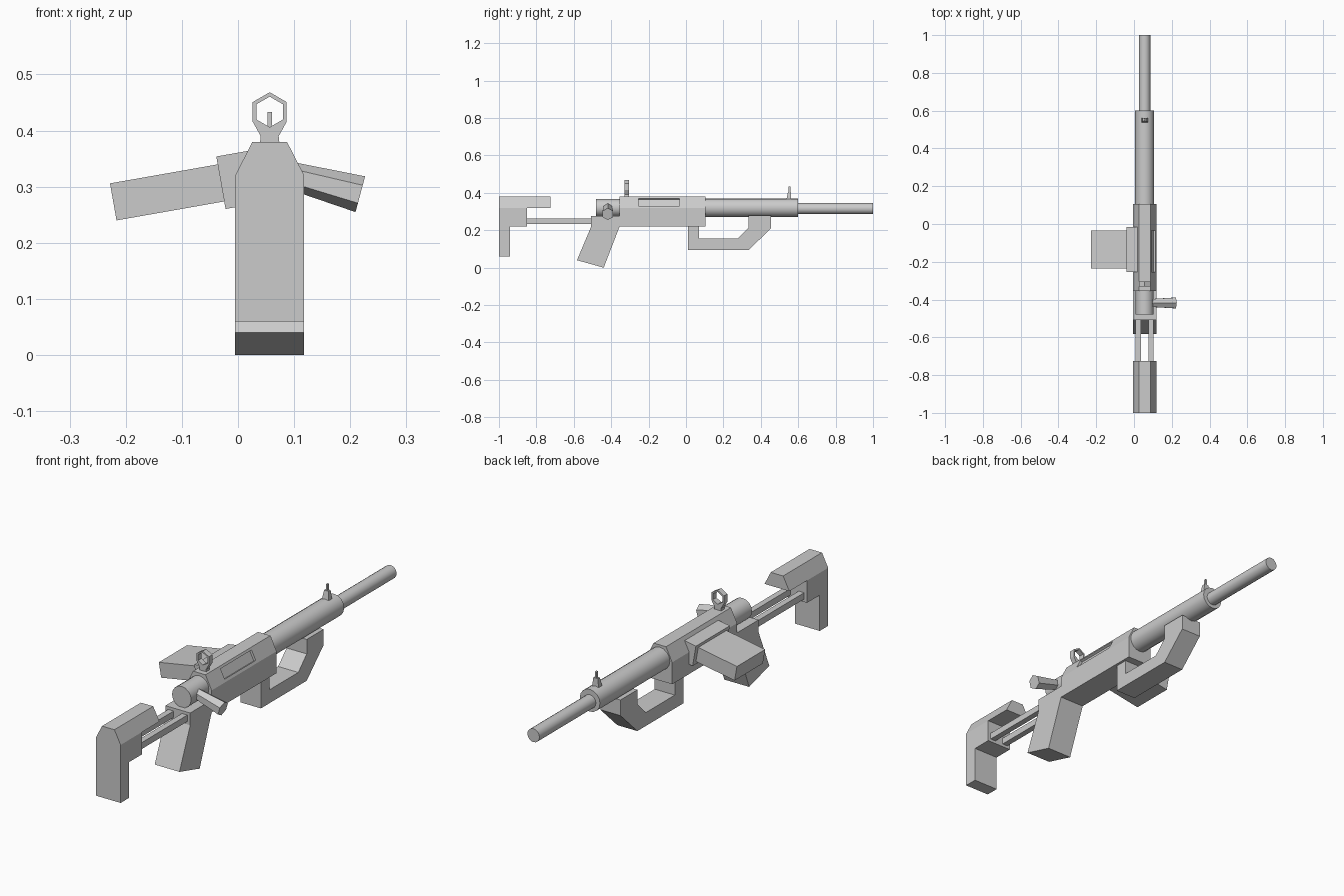
import bpy, bmesh
from math import radians, sin, cos, pi
from mathutils import Matrix, Vector

if "Cube" in bpy.data.objects:
    bpy.data.objects.remove(bpy.data.objects["Cube"])

XC = 0.0565      # centre plane of the gun
HALF = 0.0615    # half width of the main body


def finish(bm, name):
    bmesh.ops.recalc_face_normals(bm, faces=bm.faces)
    me = bpy.data.meshes.new(name)
    bm.to_mesh(me)
    bm.free()
    ob = bpy.data.objects.new(name, me)
    bpy.context.collection.objects.link(ob)
    return ob


def extrude_faces(polys, vec):
    """Solid from adjoining 3D polygons pushed along vec."""
    bm = bmesh.new()
    for p in polys:
        bm.faces.new([bm.verts.new(v) for v in p])
    bmesh.ops.remove_doubles(bm, verts=bm.verts, dist=1e-5)
    r = bmesh.ops.extrude_face_region(bm, geom=bm.faces[:], use_keep_orig=True)
    bmesh.ops.translate(bm, vec=vec, verts=[g for g in r["geom"] if isinstance(g, bmesh.types.BMVert)])
    return bm


def side_profile(name, pts, half, chamfer_z=None):
    """Extrude a (y, z) profile across x; optionally slope the sides in above chamfer_z."""
    bm = extrude_faces([[(XC - half, y, z) for y, z in pts]], (2 * half, 0, 0))
    if chamfer_z:
        bmesh.ops.bisect_plane(bm, geom=bm.verts[:] + bm.edges[:] + bm.faces[:], dist=1e-4,
                               plane_co=(0, 0, chamfer_z), plane_no=(0, 0, 1))
        for v in bm.verts:
            if v.co.z > chamfer_z + 0.01:
                v.co.x = XC + (v.co.x - XC) * 0.5
    return finish(bm, name)


def box(name, loc, size, tilt=0):
    bm = bmesh.new()
    m = Matrix.Translation(loc) @ Matrix.Rotation(radians(tilt), 4, 'Y') @ Matrix.Diagonal((*size, 1))
    bmesh.ops.create_cube(bm, size=1, matrix=m)
    return finish(bm, name)


def rod(name, a, b, r1, r2, sides, smooth=False):
    """Cone or cylinder from point a to point b."""
    a, b = Vector(a), Vector(b)
    d = b - a
    # local y stays on world y for x-ish rods, local x on world x for y-ish rods
    side = Vector((0, 1, 0)) if abs(d.x) > abs(d.y) else Vector((1, 0, 0))
    z = d.normalized()
    x = side.cross(z).normalized()
    m = Matrix((x, z.cross(x), z)).transposed().to_4x4()
    bm = bmesh.new()
    bmesh.ops.create_cone(bm, cap_ends=True, segments=sides, radius1=r1, radius2=r2,
                          depth=d.length, matrix=Matrix.Translation((a + b) / 2) @ m)
    # hexagons get a corner pointing up
    if sides == 6:
        top = max(bm.verts, key=lambda v: v.co.z)
        if abs(top.co.y - a.y) > 0.001:
            bmesh.ops.rotate(bm, verts=bm.verts, cent=a, matrix=Matrix.Rotation(pi / 6, 3, z))
    ob = finish(bm, name)
    if smooth:
        bpy.ops.object.select_all(action='DESELECT')
        ob.select_set(True)
        bpy.context.view_layer.objects.active = ob
        bpy.ops.object.shade_smooth_by_angle(angle=radians(30))
    return ob


# Receiver with chamfered top and recessed ejection port
receiver = side_profile("receiver", [(-.355, .22), (.105, .22), (.105, .38), (-.355, .38)], HALF, .318)
port = box("port_cutter", (.103, -.145, .35), (.024, .22, .046), -26.5)
port.hide_render = True
port.hide_viewport = True
cut = receiver.modifiers.new("port", 'BOOLEAN')
cut.operation = 'DIFFERENCE'
cut.solver = 'EXACT'
cut.object = port

# Pistol grip, stock and forward handle
side_profile("pistol_grip", [(-.355, .275), (-.355, .22), (-.44, 0), (-.583, .04), (-.507, .22), (-.507, .275)], HALF)
side_profile("stock", [(-1, .06), (-.94, .06), (-.94, .22), (-.85, .22), (-.85, .32),
                       (-.725, .32), (-.725, .38), (-1, .38)], HALF, .32)
side_profile("fore_handle", [(.01, .23), (.01, .095), (.335, .095), (.455, .21), (.455, .28), (.335, .28),
                             (.335, .215), (.275, .155), (.07, .155), (.07, .23)], .05)

# Twin stock rods
for s, n in ((-1, "left"), (1, "right")):
    box("stock_rod_" + n, (XC + s * .034, -.68, .2475), (.027, .36, .029))

# Barrel parts and bolt
rod("barrel_shroud", (XC, .09, .32), (XC, .6, .32), .05, .05, 16, True)
rod("barrel", (XC, .58, .316), (XC, 1, .316), .03, .03, 16, True)
rod("bolt", (XC, -.48, .32), (XC, -.34, .32), .0475, .0475, 16, True)
rod("bolt_handle", (.06, -.418, .329), (.218, -.418, .2866), .022, .033, 6)

# Side magazine and its collar
box("magazine", (-.114, -.135, .292), (.22, .2, .067), -10)
box("magazine_collar", (.009, -.135, .314), (.08, .24, .095), -10)

# Rear sight: hexagonal ring on a flared foot
def hexagon(r):
    return [(XC + r * sin(i * pi / 3), -.33, .4333 + r * cos(i * pi / 3)) for i in range(6)]


outer, inner = hexagon(.035), hexagon(.0272)
ring = [[outer[i], outer[(i + 1) % 6], inner[(i + 1) % 6], inner[i]] for i in range(6)]
foot = [outer[2], outer[3], outer[4]] + [(XC + x, -.33, z) for x, z in
                                         ((-.016, .39), (-.018, .372), (.018, .372), (.016, .39))]
finish(extrude_faces(ring + [foot], (0, .025, 0)), "rear_sight")

# Front sight: tapered base and thin post
base = extrude_faces([[(XC - .018, y, z) for y, z in ((.535, .355), (.562, .355), (.56, .405), (.545, .405))]],
                     (.036, 0, 0))
for v in base.verts:
    if v.co.z > .4:
        v.co.x = XC + (v.co.x - XC) * .6
finish(base, "front_sight_base")
box("front_sight_post", (XC, .553, .414), (.008, .01, .038))
